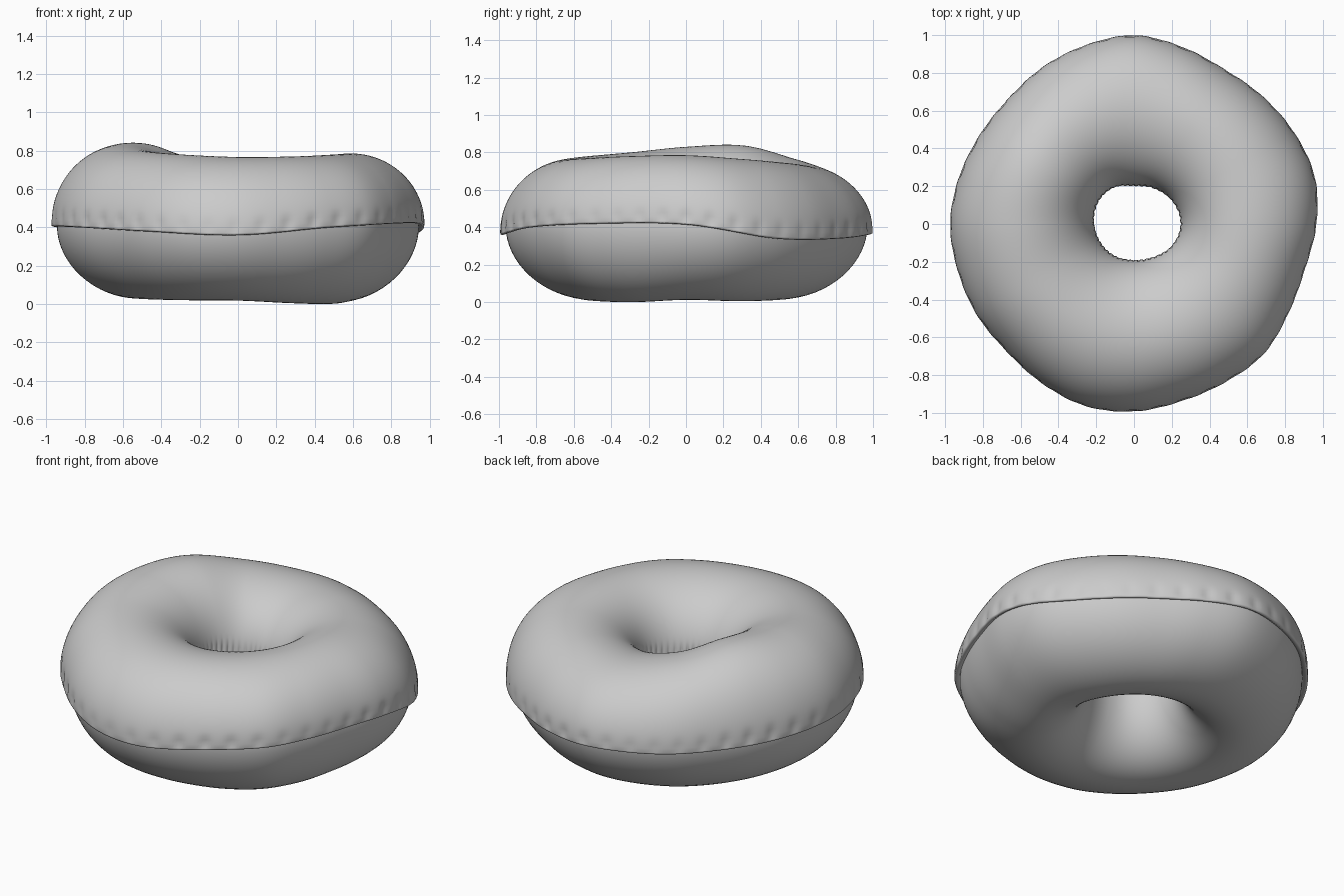
import bpy, bmesh, math

if "Cube" in bpy.data.objects:
    bpy.data.objects.remove(bpy.data.objects["Cube"])

# Values at even angle steps, counter-clockwise from +x, smoothly interpolated
OUTER = [.967, .99, .977, .96, .95, .973, 1.0, .982, .962, .941, .944, .96,
         .974, .966, .962, .955, .975, .998, .993, .972, .968, .973, .945, .937]
HOLE = [.245, .235, .215, .20, .22, .22, .21, .20, .195, .19, .20, .23]
TOP = [.785, .765, .745, .735, .775, .838, .83, .80, .78, .767, .77, .78]
EDGE = [.42, .345, .345, .37, .375, .39, .41, .405, .385, .365, .405, .425]
BOTTOM = [.012, .005, .01, .02, .02, .025, .03, .025, .02, .018, .005, .0]


def wave(table, a):
    n = len(table)
    t = (a / math.tau) * n
    i = int(math.floor(t))
    f = t - i
    p0, p1, p2, p3 = (table[(i + k) % n] for k in (-1, 0, 1, 2))
    return p1 + .5 * f * (p2 - p0 + f * (2*p0 - 5*p1 + 4*p2 - p3 + f * (3*(p1 - p2) + p3 - p0)))


def sweep(name, section, segments, closed, mat):
    """Revolve a section that changes with the angle."""
    bm = bmesh.new()
    rings = []
    for s in range(segments):
        a = math.tau * s / segments
        rings.append([bm.verts.new((r * math.cos(a), r * math.sin(a), z)) for r, z in section(a)])
    m = len(rings[0])
    for s in range(segments):
        A, B = rings[s], rings[(s + 1) % segments]
        for k in range(m if closed else m - 1):
            j = (k + 1) % m
            bm.faces.new((A[k], B[k], B[j], A[j]))
    bmesh.ops.recalc_face_normals(bm, faces=bm.faces)
    me = bpy.data.meshes.new(name)
    bm.to_mesh(me)
    bm.free()
    me.materials.append(mat)
    for p in me.polygons:
        p.use_smooth = True
    ob = bpy.data.objects.new(name, me)
    bpy.context.collection.objects.link(ob)
    return ob


def dough_section(a):
    ro, ri = wave(OUTER, a) - .03, wave(HOLE, a) + .015
    zt, zb, zm = wave(TOP, a) - .035, max(0, wave(BOTTOM, a)), .40
    pts = []
    for k in range(64):
        t = math.tau * k / 64
        c, s = math.cos(t), math.sin(t)
        # lower outside is a little slack, lower inside is a straighter wall
        e = 1 if s >= 0 else (1.1 if c > 0 else .94)
        mid = .59 + .05 * min(0, s)
        r = mid + abs(c) ** e * ((ro - mid) if c > 0 else (ri - mid))
        z = zm + abs(s) ** e * ((zt - zm) if s > 0 else (zb - zm))
        pts.append((r, z))
    return pts


def icing_section(a):
    ro, ri = wave(OUTER, a), wave(HOLE, a)
    zt, ze, mid = wave(TOP, a), wave(EDGE, a), .59
    zi = .41
    dent = .5 + .5 * math.cos(44 * a + .8 * math.sin(3 * a))
    size = .008 + .003 * math.sin(5 * a + 1)
    # outer tucked-under lip
    pts = [(ro - .05, ze + .02), (ro - .028, ze + .004), (ro - .012, ze - .006), (ro - .002, ze - .002)]
    n = 48
    for k in range(n + 1):
        t = math.pi * k / n
        c, s = math.cos(t), math.sin(t)
        d = size * dent ** 2 * math.exp(-((s - .08) / .09) ** 2)
        if c > 0:
            pts.append((mid + c * (ro - mid) - d, ze + .006 + s * (zt - ze - .006)))
        else:
            pts.append((mid + c * (mid - ri) + d, zi + s * (zt - zi)))
    # inner lip
    pts += [(ri + .006, zi - .012), (ri + .022, zi - .01), (ri + .04, zi + .015)]
    return pts


grey = bpy.data.materials.new("plain grey")
grey.diffuse_color = (.6, .6, .6, 1)
grey.use_nodes = True
grey.node_tree.nodes["Principled BSDF"].inputs["Base Color"].default_value = grey.diffuse_color

sweep("dough_ring", dough_section, 180, True, grey)
sweep("icing", icing_section, 352, False, grey)
